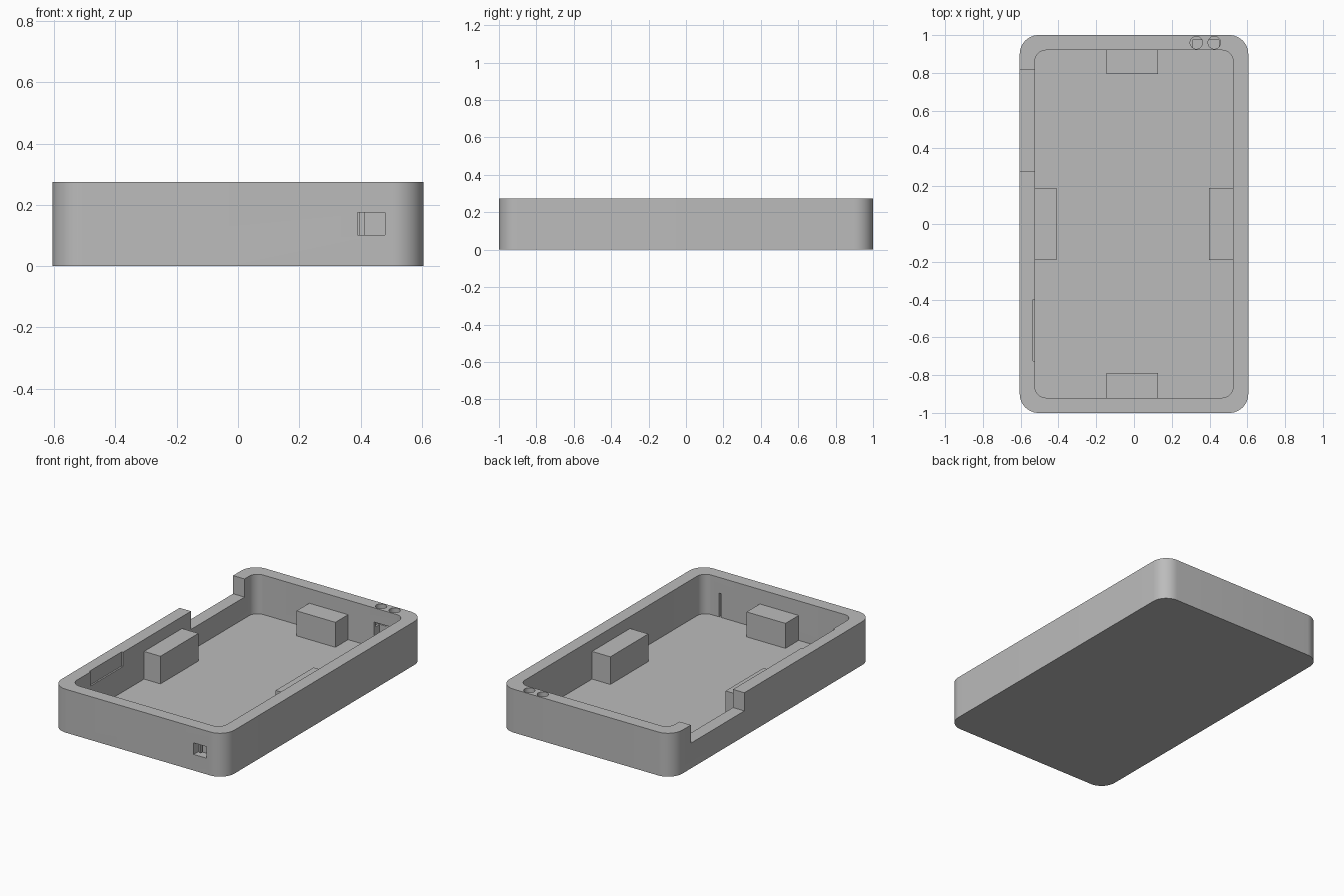
import bpy, bmesh
from math import radians, cos, sin, pi

cube = bpy.data.objects.get("Cube")
if cube:
    bpy.data.objects.remove(cube)

grey = bpy.data.materials.new("plain grey")
grey.use_nodes = True
colour = (0.5, 0.5, 0.5, 1)
grey.diffuse_color = colour
grey.node_tree.nodes["Principled BSDF"].inputs["Base Color"].default_value = colour


def prism(name, outline, z0, z1):
    """Extrude a counter-clockwise outline from z0 to z1."""
    bm = bmesh.new()
    base = bm.faces.new([bm.verts.new((x, y, z0)) for x, y in outline])
    out = bmesh.ops.extrude_face_region(bm, geom=[base])
    for v in out["geom"]:
        if isinstance(v, bmesh.types.BMVert):
            v.co.z = z1
    bmesh.ops.recalc_face_normals(bm, faces=bm.faces)
    mesh = bpy.data.meshes.new(name)
    bm.to_mesh(mesh)
    bm.free()
    mesh.materials.append(grey)
    ob = bpy.data.objects.new(name, mesh)
    bpy.context.collection.objects.link(ob)
    return ob


def box(name, x0, x1, y0, y1, z0, z1):
    return prism(name, [(x0, y0), (x1, y0), (x1, y1), (x0, y1)], z0, z1)


def arc(cx, cy, r, start, sweep, steps):
    return [(cx + r * cos(start + sweep * i / steps),
             cy + r * sin(start + sweep * i / steps)) for i in range(steps + 1)]


def rounded(hx, hy, r):
    points = []
    for k, (sx, sy) in enumerate([(1, 1), (-1, 1), (-1, -1), (1, -1)]):
        points += arc(sx * (hx - r), sy * (hy - r), r, k * pi / 2, pi / 2, 12)
    return points


def cut(target, cutter):
    mod = target.modifiers.new("cut", "BOOLEAN")
    mod.operation = "DIFFERENCE"
    mod.solver = "EXACT"
    mod.object = cutter
    bpy.context.view_layer.objects.active = target
    bpy.ops.object.modifier_apply(modifier=mod.name)
    bpy.data.objects.remove(cutter)


FLOOR, TOP, OVER = 0.025, 0.275, 0.35
IN_X, IN_Y = 0.525, 0.92

# Tray with rounded corners, hollowed from the top
tray = prism("tray", rounded(0.605, 1.0, 0.1), 0, TOP)
cut(tray, prism("cavity", rounded(IN_X, IN_Y, 0.06), FLOOR, OVER))

# Wide notch and shallow recess in the right wall
cut(tray, box("wall_notch", -0.7, -0.5, 0.28, 0.815, 0.16, OVER))
cut(tray, box("wall_recess", -0.535, -0.5, -0.725, -0.4, 0.185, OVER))

# Front port with a thin slot through to the inside
cut(tray, box("port", 0.39, 0.48, -1.1, -0.945, 0.102, 0.175))
cut(tray, box("port_slot", 0.398, 0.412, -0.96, -0.9, FLOOR, 0.175))

# Pocket in the back wall, reached by two round holes in the rim
cut(tray, box("back_pocket", 0.31, 0.45, 0.9, 0.975, 0.095, 0.185))
for x in (0.33, 0.425):
    cut(tray, prism("rim_hole", arc(x, 0.96, 0.033, 0, 2 * pi, 24)[:-1], 0.15, OVER))

# Smooth the rounded walls, keep edges sharp
bpy.ops.object.select_all(action="DESELECT")
tray.select_set(True)
bpy.context.view_layer.objects.active = tray
bpy.ops.object.shade_smooth_by_angle(angle=radians(30))

# Support blocks on the floor against each wall
SINK = 0.01
box("right_block", -IN_X - SINK, -0.41, -0.19, 0.19, FLOOR - SINK, 0.2)
box("left_block", 0.397, IN_X + SINK, -0.19, 0.19, FLOOR - SINK, 0.2)
box("back_block", -0.145, 0.127, 0.793, IN_Y + SINK, FLOOR - SINK, 0.183)
box("front_block", -0.145, 0.127, -IN_Y - SINK, -0.788, FLOOR - SINK, 0.183)
